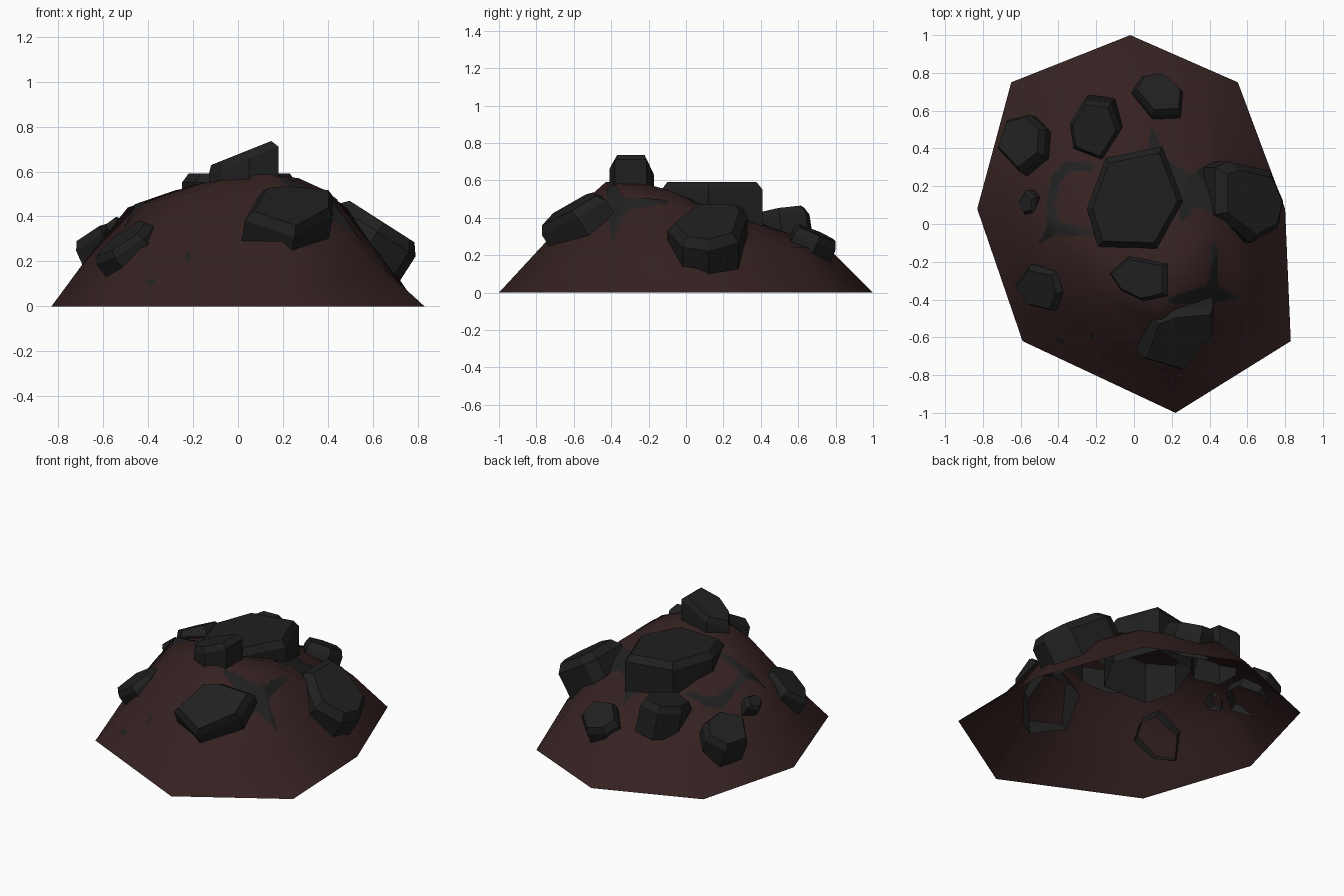
import bpy, bmesh, math
from mathutils import Vector
from mathutils.bvhtree import BVHTree

if "Cube" in bpy.data.objects:
    bpy.data.objects.remove(bpy.data.objects["Cube"])


def material(name, col):
    m = bpy.data.materials.new(name)
    m.diffuse_color = (*col, 1)
    m.use_nodes = True
    m.node_tree.nodes["Principled BSDF"].inputs["Base Color"].default_value = m.diffuse_color
    return m


EARTH = material("dark red earth", (0.036, 0.0155, 0.0155))
STONE = material("charcoal stone", (0.0145, 0.0145, 0.0145))


def finish(name, bm, mat):
    me = bpy.data.meshes.new(name)
    bm.to_mesh(me)
    me.materials.append(mat)
    ob = bpy.data.objects.new(name, me)
    bpy.context.collection.objects.link(ob)
    return ob


# Mound: four eight-sided rings and a peak, open underneath
rings = [
    [(-.02, 1, 0), (.55, .75, 0), (.80, .08, 0), (.83, -.62, 0),
     (.22, -1, 0), (-.59, -.62, 0), (-.83, .08, 0), (-.65, .75, 0)],
    [(0, .76, .24), (.43, .57, .24), (.63, .05, .25), (.60, -.45, .21),
     (.20, -.75, .27), (-.44, -.45, .25), (-.66, .08, .23), (-.50, .56, .22)],
    [(.05, .44, .355), (.32, .30, .38), (.48, 0, .44), (.38, -.30, .52),
     (.15, -.52, .51), (-.20, -.36, .51), (-.49, .05, .44), (-.32, .35, .38)],
    [(.05, .10, .47), (.20, .05, .49), (.28, -.10, .55), (.27, -.25, .57),
     (.12, -.43, .59), (-.05, -.35, .57), (-.20, -.10, .54), (-.10, .05, .50)],
]
bm = bmesh.new()
grid = [[bm.verts.new(p) for p in ring] for ring in rings]
peak = bm.verts.new((.1, -.25, .59))
for lo, hi in zip(grid, grid[1:]):
    for i in range(8):
        j = (i + 1) % 8
        bm.faces.new((lo[i], lo[j], hi[j], hi[i])[::-1])
for i in range(8):
    bm.faces.new((grid[3][(i + 1) % 8], grid[3][i], peak))
for f in bm.faces:
    f.smooth = True
bmesh.ops.triangulate(bm, faces=bm.faces[:])
ground = BVHTree.FromBMesh(bm)
finish("mound", bm, EARTH)


# Rocks: plan outline laid on a tilted plane, chamfered cap, open skirt sunk in the mound
def rock(name, center, slope, outline, depth=.2, bevel=.04, inset=.85, vertical=False):
    c = Vector(center)
    n = Vector((-slope[0], -slope[1], 1)).normalized()
    down = Vector((0, 0, 1)) if vertical else n
    pts = sorted(outline, key=lambda p: math.atan2(p[1] - c.y, p[0] - c.x))
    rim = [Vector((x, y, c.z + slope[0] * (x - c.x) + slope[1] * (y - c.y))) for x, y in pts]
    bm = bmesh.new()
    foot = [bm.verts.new(p - down * depth) for p in rim]
    edge = [bm.verts.new(p) for p in rim]
    cap = [bm.verts.new(c + (p - c) * inset + n * bevel) for p in rim]
    k = len(rim)
    for lo, hi in ((foot, edge), (edge, cap)):
        for i in range(k):
            j = (i + 1) % k
            bm.faces.new((lo[i], lo[j], hi[j], hi[i]))
    bm.faces.new(cap)
    finish(name, bm, STONE)


rock("summit_slab", (.01, .13, .55), (0, 0),
     [(-.25, .08), (-.15, .35), (.15, .41), (.26, .12), (.12, -.13), (-.19, -.12)], .27, .042, .88)
rock("peak_rock", (.04, -.29, .655), (.40, 0),
     [(-.13, -.26), (-.03, -.17), (.18, -.21), (.18, -.38), (.05, -.41), (-.07, -.35)],
     .2, .035, .86, True)
rock("right_rock", (.63, .11, .325), (-.64, 0),
     [(.43, .30), (.50, .33), (.72, .28), (.79, .12), (.76, -.02), (.62, -.10), (.43, .05)],
     .17, .05, .8)
rock("front_rock", (.26, -.61, .405), (-.15, .62),
     [(.10, -.49), (.20, -.45), (.42, -.43), (.42, -.58), (.25, -.77), (.03, -.70)], .17, .045)
rock("front_left_rock", (-.50, -.34, .28), (.72, .3),
     [(-.63, -.33), (-.55, -.22), (-.41, -.25), (-.38, -.36), (-.42, -.46), (-.55, -.43)], .1, .03)
rock("left_rock", (-.60, .43, .295), (.45, -.2),
     [(-.72, .40), (-.67, .55), (-.55, .58), (-.47, .50), (-.48, .36), (-.60, .27)], .14)
rock("back_left_rock", (-.21, .51, .40), (.12, .15),
     [(-.34, .53), (-.26, .66), (-.12, .64), (-.07, .50), (-.17, .34), (-.32, .40)], .17)
rock("back_rock", (.13, .69, .28), (-.1, -.45),
     [(-.01, .70), (.04, .78), (.15, .80), (.26, .70), (.25, .58), (.10, .57)], .13)
rock("pebble", (-.56, .11, .36), (.75, 0),
     [(-.61, .12), (-.57, .18), (-.52, .14), (-.53, .06), (-.58, .05)], .08, .02, .75)

# Cracks: thin sheet draped over the mound along tapering paths of (x, y, half width)
paths = [
    [(-.23, .30, .02), (-.34, .31, .025), (-.41, .24, .025), (-.44, .10, .02),
     (-.42, -.02, .035), (-.49, -.09, .008)],
    [(-.42, -.02, .035), (-.22, -.05, .012)],
    [(.14, .32, .03), (.30, .18, .07), (.42, .30, .03)],
    [(.30, .18, .07), (.44, .08, .035)],
    [(.30, .15, .06), (.25, .02, .015)],
    [(.09, .51, .004), (.12, .37, .04)],
    [(.42, -.12, .018), (.42, -.28, .02), (.41, -.37, .05), (.20, -.40, .02)],
    [(.41, -.37, .05), (.54, -.39, .01)],
    [(-.22, -.58, .014), (-.22, -.60, .012)],
    [(-.38, -.62, .012), (-.40, -.61, .015)],
]
segments = [(Vector(a), Vector(b)) for p in paths for a, b in zip(p, p[1:])]


def cracked(x, y):
    for a, b in segments:
        d = (b - a).xy
        t = max(0, min(1, (Vector((x, y)) - a.xy).dot(d) / d.length_squared))
        q = a.lerp(b, t)
        if math.hypot(x - q.x, y - q.y) < q.z:
            return True
    return False


STEP = .01
bm = bmesh.new()
corners = {}


def corner(i, j):
    if (i, j) not in corners:
        hit = ground.ray_cast(Vector((i * STEP, j * STEP, 2)), Vector((0, 0, -1)))
        n = hit[1] if hit[1].z > 0 else -hit[1]
        corners[i, j] = bm.verts.new(hit[0] + n * .004)
    return corners[i, j]


for i in range(-52, 58):
    for j in range(-66, 54):
        if cracked((i + .5) * STEP, (j + .5) * STEP):
            bm.faces.new([corner(i + a, j + b) for a, b in ((0, 0), (1, 0), (1, 1), (0, 1))])
for f in bm.faces:
    f.smooth = True
finish("cracks", bm, STONE)
